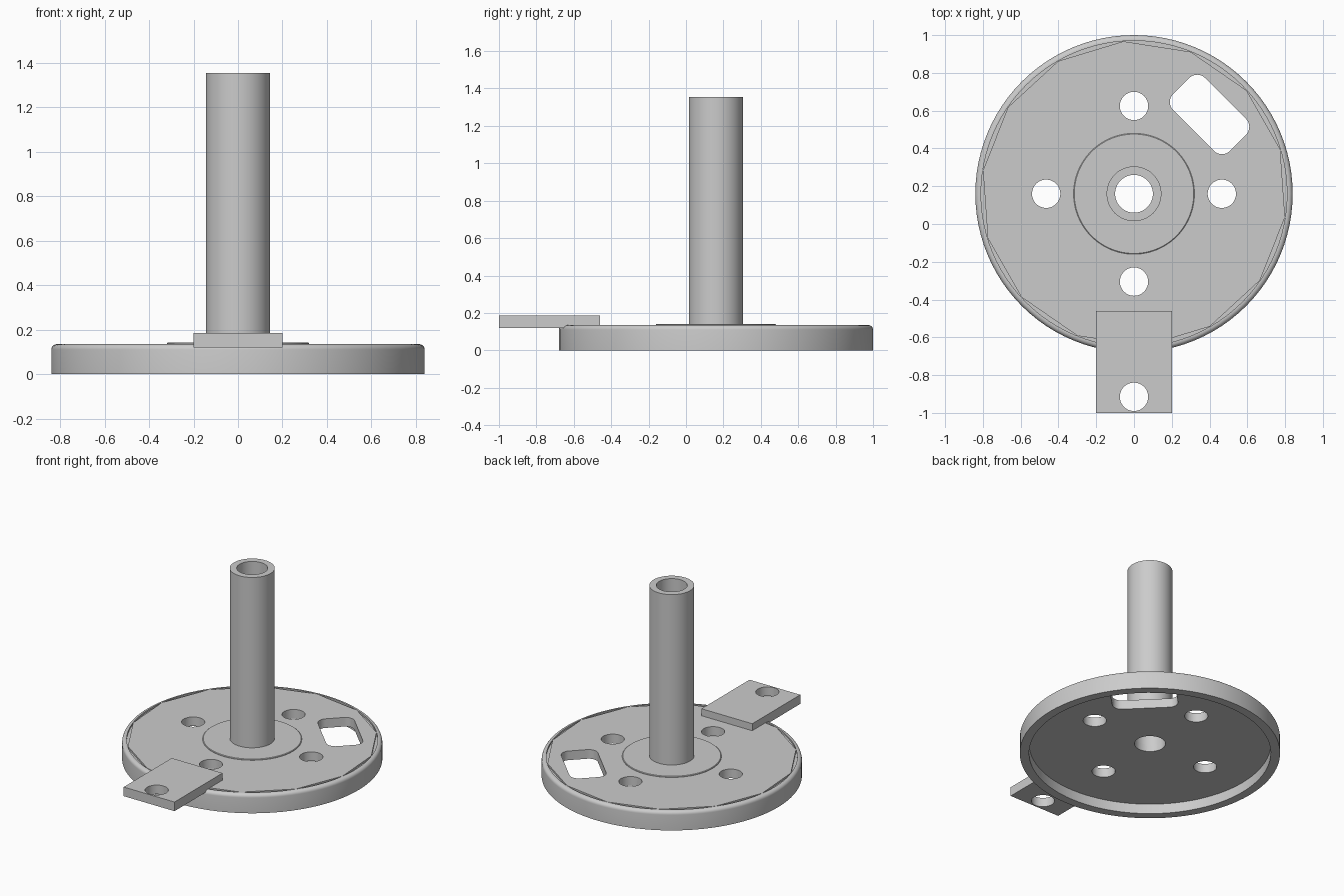
import bpy, bmesh, math
from mathutils import Matrix

old = bpy.data.objects.get("Cube")
if old:
    bpy.data.objects.remove(old, do_unlink=True)

CY = 0.16            # centre of the disc along y
SEG = 96

grey = bpy.data.materials.new("plain_grey")
grey.use_nodes = True
colour = (0.6, 0.6, 0.6, 1)
grey.diffuse_color = colour
grey.node_tree.nodes["Principled BSDF"].inputs["Base Color"].default_value = colour


def finish(name, bm):
    bmesh.ops.recalc_face_normals(bm, faces=bm.faces)
    mesh = bpy.data.meshes.new(name)
    bm.to_mesh(mesh)
    bm.free()
    mesh.materials.append(grey)
    obj = bpy.data.objects.new(name, mesh)
    bpy.context.collection.objects.link(obj)
    return obj


def lathe(name, profile, closed=False):
    """Spin (radius, z) points around the disc axis."""
    bm = bmesh.new()
    vs = [bm.verts.new((r, 0, z)) for r, z in profile]
    ends = vs[1:] + (vs[:1] if closed else [])
    edges = [bm.edges.new(pair) for pair in zip(vs, ends)]
    bmesh.ops.spin(bm, geom=vs + edges, cent=(0, 0, 0), axis=(0, 0, 1),
                   angle=math.tau, steps=SEG, use_duplicate=False)
    bmesh.ops.remove_doubles(bm, verts=bm.verts, dist=1e-5)
    bmesh.ops.translate(bm, verts=bm.verts, vec=(0, CY, 0))
    return finish(name, bm)


def cylinder(name, x, y, r, z0, z1, sides=48, turn=0):
    bm = bmesh.new()
    place = Matrix.Translation((x, y, (z0 + z1) / 2)) @ Matrix.Rotation(turn, 4, 'Z')
    bmesh.ops.create_cone(bm, cap_ends=True, segments=sides, radius1=r,
                          radius2=r, depth=z1 - z0, matrix=place)
    return finish(name, bm)


def box(name, centre, size, turn=0, corner=0):
    """Box with optionally rounded upright edges."""
    bm = bmesh.new()
    bmesh.ops.create_cube(bm, size=1, matrix=Matrix.Diagonal((*size, 1)))
    if corner:
        upright = [e for e in bm.edges
                   if abs(e.verts[0].co.z - e.verts[1].co.z) > 0.01]
        bmesh.ops.bevel(bm, geom=upright, offset=corner, segments=8,
                        profile=0.5, affect='EDGES')
    bm.transform(Matrix.Translation(centre) @ Matrix.Rotation(turn, 4, 'Z'))
    return finish(name, bm)


def activate(obj):
    bpy.ops.object.select_all(action='DESELECT')
    obj.select_set(True)
    bpy.context.view_layer.objects.active = obj


def cut(obj, cutters):
    activate(obj)
    for c in cutters:
        mod = obj.modifiers.new("cut", 'BOOLEAN')
        mod.operation, mod.solver, mod.object = 'DIFFERENCE', 'EXACT', c
        bpy.ops.object.modifier_apply(modifier=mod.name)


# Shallow dish with a rounded shoulder, open underneath
R, TOP, FILLET = 0.84, 0.135, 0.025
shoulder = [(R - FILLET + FILLET * math.cos(a), TOP - FILLET + FILLET * math.sin(a))
            for a in [math.pi / 2 * i / 6 for i in range(7)]]
dish = lathe("dish_base", [(0, 0.07), (0.78, 0.07), (0.78, 0), (R, 0)] + shoulder
             + [(0.81, TOP), (0.81, 0.122), (0, 0.122)])

# Many-sided cover plate set inside the shoulder
cover = cylinder("cover_plate", 0, CY, 0.809, 0.11, TOP, 14, math.radians(4))

# Low round boss around the tube
boss = lathe("centre_boss", [(0.1, 0.12), (0.32, 0.12), (0.32, 0.139),
                             (0.316, 0.142), (0.1, 0.142)], closed=True)

# Hollow upright tube
tube = lathe("tube", [(0.1, 0.07), (0.145, 0.08), (0.145, 1.355), (0.1, 1.355)],
             closed=True)

# Side tab
tab = box("tab", (0, -0.73, 0.1525), (0.4, 0.54, 0.065))

# Openings: bore, four round holes and a slanted window
cutters = [cylinder("bore_cutter", 0, CY, 0.1, -1, 1, SEG)]
for i in range(4):
    a = i * math.pi / 2
    cutters.append(cylinder("hole_cutter", 0.465 * math.cos(a),
                            CY + 0.465 * math.sin(a), 0.075, -1, 1))
cutters.append(box("window_cutter", (0.4, 0.58, 0), (0.425, 0.24, 2),
                   -math.pi / 4, 0.06))
cut(dish, cutters)
cut(cover, cutters)

tab_cutter = cylinder("tab_hole_cutter", 0, -0.915, 0.075, -1, 1)
cut(tab, [tab_cutter])

for c in cutters + [tab_cutter]:
    bpy.data.objects.remove(c, do_unlink=True)

for obj in (dish, boss, tube, tab, cover):
    activate(obj)
    bpy.ops.object.shade_smooth_by_angle(angle=math.radians(25))
